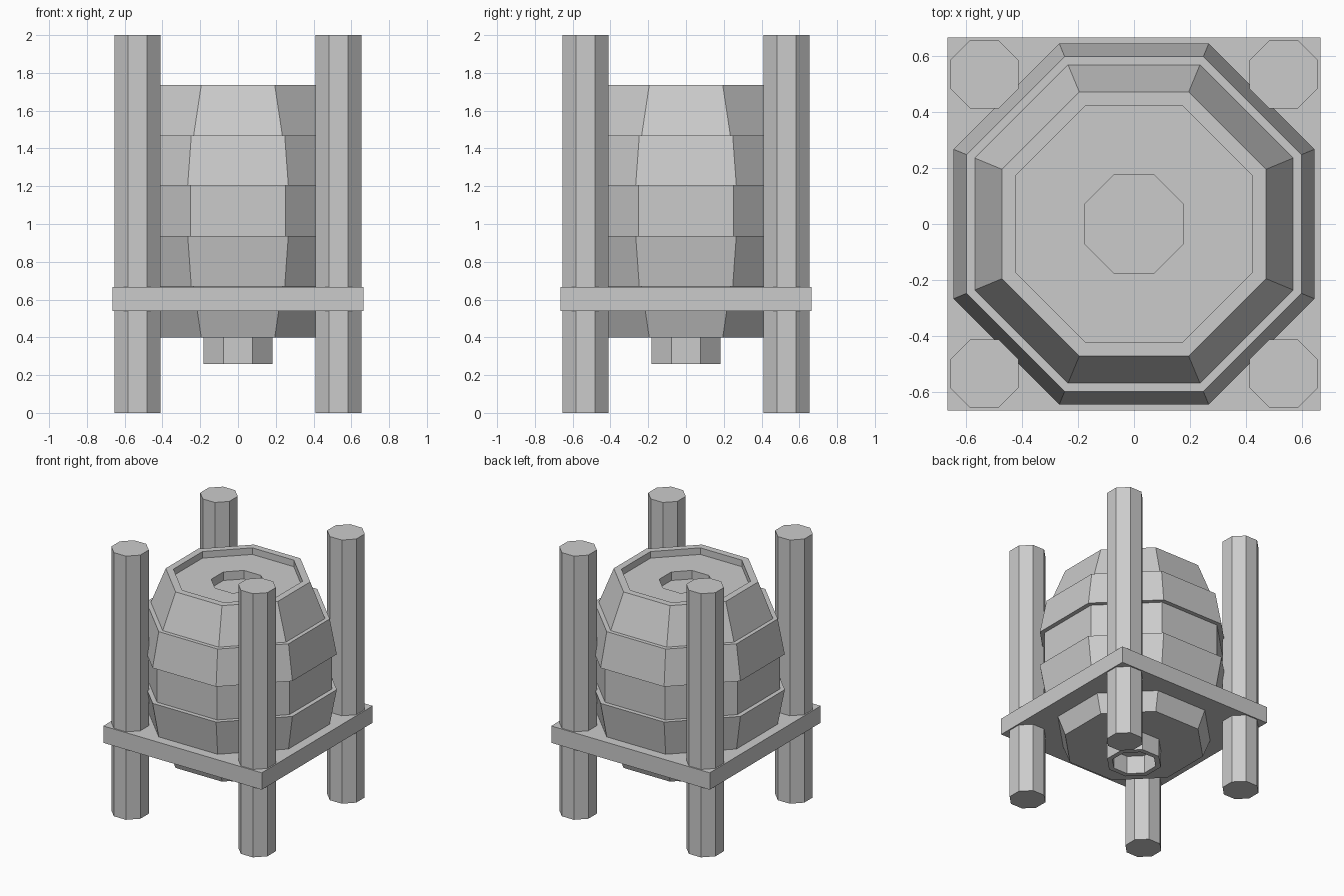
import bpy, bmesh, math

if "Cube" in bpy.data.objects:
    bpy.data.objects.remove(bpy.data.objects["Cube"])

SIDES = 8


def lathe(name, profile, at=(0, 0), cap=True):
    """Turn an (apothem, z) profile into an octagonal solid."""
    bm = bmesh.new()
    rings = []
    for apothem, z in profile:
        r = apothem / math.cos(math.pi / SIDES)
        angles = [(i + 0.5) * 2 * math.pi / SIDES for i in range(SIDES)]
        rings.append([bm.verts.new((r * math.cos(a), r * math.sin(a), z)) for a in angles])
    for lo, hi in zip(rings, rings[1:]):
        for i in range(SIDES):
            j = (i + 1) % SIDES
            bm.faces.new((lo[i], lo[j], hi[j], hi[i]))
    if cap:
        bm.faces.new(rings[0][::-1])
        bm.faces.new(rings[-1])
    mesh = bpy.data.meshes.new(name)
    bm.to_mesh(mesh)
    bm.free()
    obj = bpy.data.objects.new(name, mesh)
    obj.location = (at[0], at[1], 0)
    bpy.context.collection.objects.link(obj)
    return obj


# Barrel: stepped stave bands, recessed lid and shallow bung hole
lathe("barrel", [
    (0.47, 0.40), (0.567, 0.67),
    (0.597, 0.67), (0.643, 0.937),
    (0.61, 0.937), (0.61, 1.205),
    (0.643, 1.205), (0.597, 1.468),
    (0.567, 1.468), (0.47, 1.735),
    (0.42, 1.735), (0.42, 1.685),
    (0.174, 1.685), (0.174, 1.62),
])

# Hollow spout under the barrel
lathe("spout", [(0.147, 0.40), (0.147, 0.26), (0.183, 0.26), (0.183, 0.40)][::-1], cap=False)

# Four corner posts
for sx in (-1, 1):
    for sy in (-1, 1):
        lathe("corner_post", [(0.122, 0), (0.122, 2)], at=(0.533 * sx, 0.533 * sy))

# Square shelf carrying the barrel
bpy.ops.mesh.primitive_cube_add(size=1, location=(0, 0, 0.603))
shelf = bpy.context.object
shelf.name = "shelf"
shelf.scale = (1.33, 1.33, 0.128)
